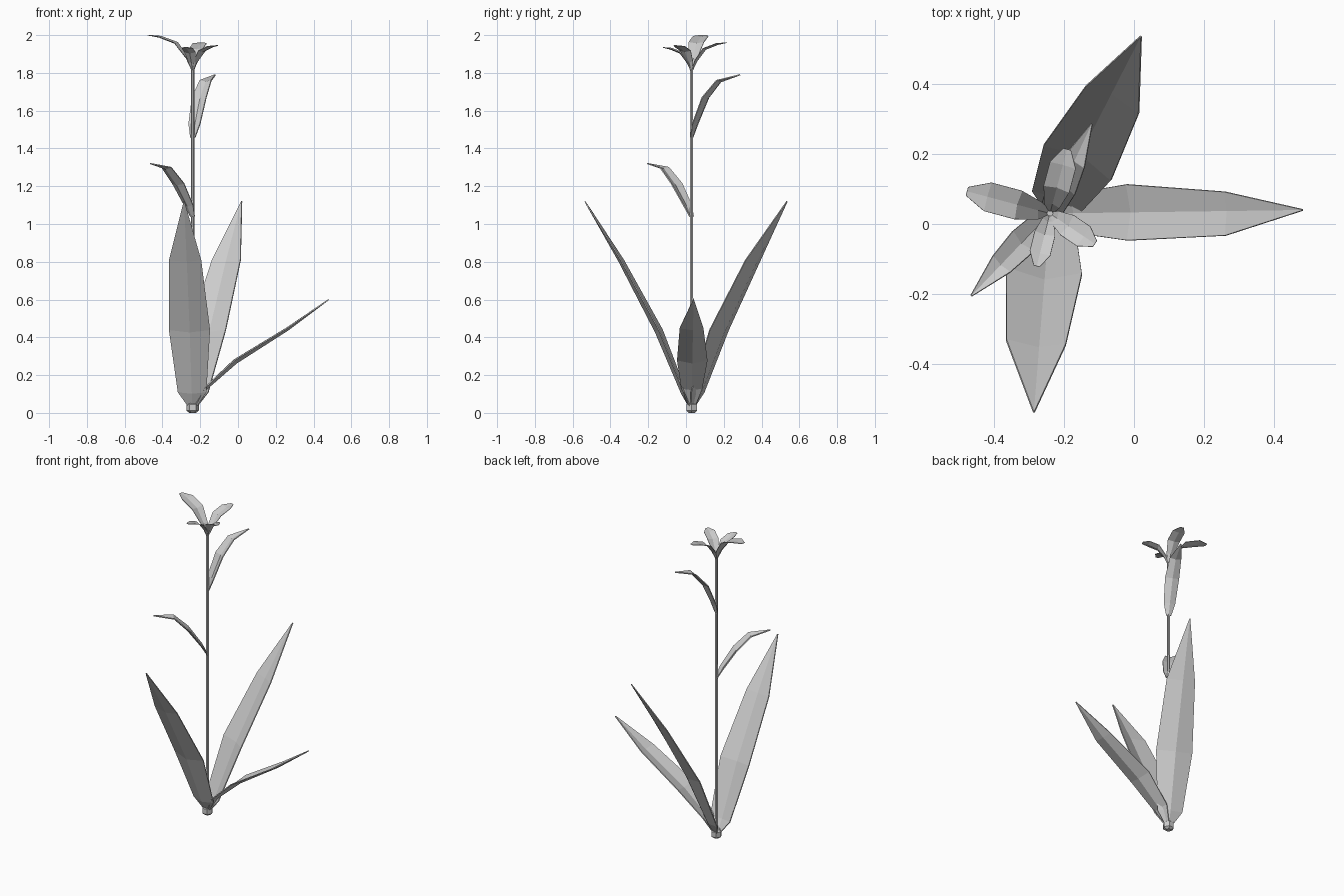
import bpy, math

if "Cube" in bpy.data.objects:
    bpy.data.objects.remove(bpy.data.objects["Cube"])

CX, CY = -0.24, 0.03   # stem axis


def mesh_object(name, verts, faces):
    me = bpy.data.meshes.new(name)
    me.from_pydata(verts, [], faces)
    me.update()
    ob = bpy.data.objects.new(name, me)
    bpy.context.collection.objects.link(ob)
    return ob


def blade(name, angle, rows, thick=0.006):
    """Folded blade. Row = (distance out, height, width right, width left, fold depth)."""
    a = math.radians(angle)
    ca, sa = math.cos(a), math.sin(a)
    verts, faces = [], []
    for i, (u, z, wr, wl, dip) in enumerate(rows):
        p, q = rows[max(i - 1, 0)], rows[min(i + 1, len(rows) - 1)]
        du, dz = q[0] - p[0], q[1] - p[1]
        n = math.hypot(du, dz)
        for v, d in ((-wr, 0), (0, dip), (wl, 0)):
            uu, zz = u + d * dz / n, z - d * du / n
            verts.append((CX + uu * ca - v * sa, CY + uu * sa + v * ca, zz))
    for i in range(len(rows) - 1):
        for k in (0, 1):
            b = i * 3 + k
            faces.append((b, b + 1, b + 4, b + 3))
    ob = mesh_object(name, verts, faces)
    m = ob.modifiers.new("thickness", 'SOLIDIFY')
    m.thickness = thick
    m.offset = 0
    return ob


def lathe(name, profile, sides=6):
    verts, faces = [], []
    for r, z in profile:
        for k in range(sides):
            t = 2 * math.pi * k / sides
            verts.append((CX + r * math.cos(t), CY + r * math.sin(t), z))
    for i in range(len(profile) - 1):
        for k in range(sides):
            j = (k + 1) % sides
            faces.append((i * sides + k, i * sides + j,
                          (i + 1) * sides + j, (i + 1) * sides + k))
    faces.append(tuple(reversed(range(sides))))
    top = (len(profile) - 1) * sides
    faces.append(tuple(range(top, top + sides)))
    return mesh_object(name, verts, faces)


# Root knob and stem
lathe("root_knob", [(0.018, 0.0), (0.033, 0.012), (0.033, 0.045), (0.022, 0.056)])
lathe("stem", [(0.010, 0.03), (0.009, 1.83)])

# Large ground leaves: two tall, one low
tall = [(0.005, 0.03, .02, .02, .006), (0.035, 0.11, .075, .075, .02),
        (0.165, 0.44, .112, .105, .03), (0.37, 0.81, .095, .075, .018),
        (0.567, 1.12, .002, .002, 0)]
low = [(0.01, 0.035, .018, .018, .004), (0.06, 0.13, .055, .055, .012),
       (0.22, 0.28, .08, .08, .02), (0.50, 0.45, .07, .055, .012),
       (0.72, 0.60, .002, .002, 0)]
blade("leaf_back", 62.8, tall)
blade("leaf_front", -94.6, tall)
blade("leaf_side", 0.8, low)

# Small arching stem leaves
blade("stem_leaf_lower", -133.7,
      [(0.0, 1.04, .015, .015, .004), (0.03, 1.10, .032, .032, .010),
       (0.11, 1.215, .042, .042, .014), (0.20, 1.30, .034, .034, .010),
       (0.325, 1.32, .002, .002, 0)])
blade("stem_leaf_upper", 65,
      [(0.0, 1.46, .015, .015, .004), (0.02, 1.53, .034, .034, .010),
       (0.08, 1.67, .042, .042, .014), (0.16, 1.76, .034, .034, .010),
       (0.282, 1.79, .002, .002, 0)])

# Four flower petals: angle, length, tip height, half width
for i, (ang, ln, top, w) in enumerate([(165, .245, 2.0, .042), (75, .19, 1.96, .038),
                                       (-34, .155, 1.945, .034), (-104, .155, 1.935, .030)]):
    h = top - 1.81
    blade("petal_%d" % (i + 1), ang,
          [(0.0, 1.81, .006, .006, .002), (ln * .12, 1.81 + h * .38, w * .6, w * .6, .008),
           (ln * .38, 1.81 + h * .80, w, w, .008), (ln * .75, 1.81 + h * .97, w, w, .006),
           (ln, top, w * .3, w * .3, 0)], 0.003)
